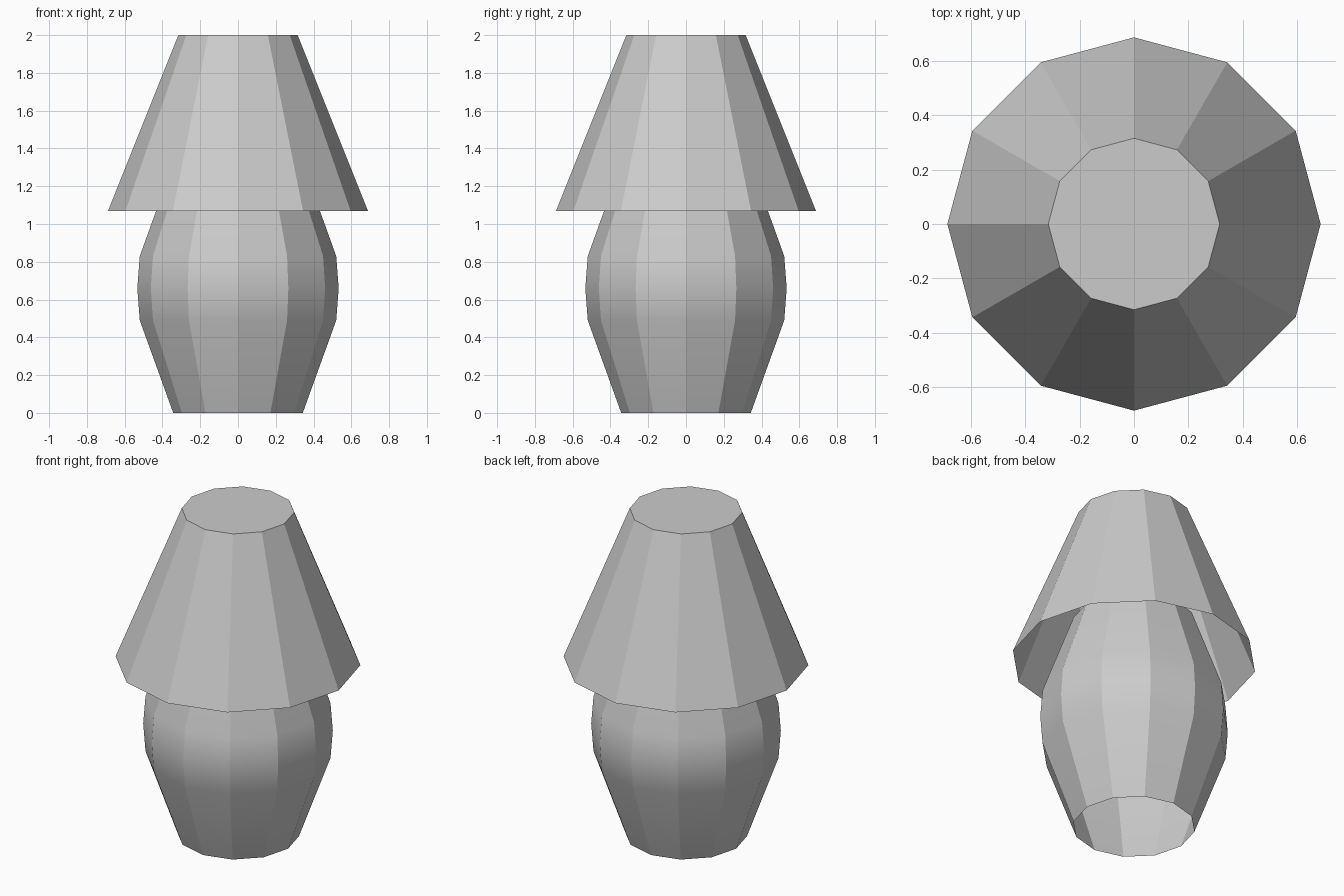
import bpy, bmesh, math

if "Cube" in bpy.data.objects:
    bpy.data.objects.remove(bpy.data.objects["Cube"])

SIDES = 12


def lathe(name, profile, smooth_angle=None):
    """Spin (radius, z) rings into a shell that is capped on top, open below."""
    bm = bmesh.new()
    rings = []
    for r, z in profile:
        rings.append([bm.verts.new((r * math.cos(2 * math.pi * i / SIDES),
                                    r * math.sin(2 * math.pi * i / SIDES), z))
                      for i in range(SIDES)])
    for low, high in zip(rings, rings[1:]):
        for i in range(SIDES):
            j = (i + 1) % SIDES
            bm.faces.new((low[i], low[j], high[j], high[i]))
    bm.faces.new(rings[-1])
    mesh = bpy.data.meshes.new(name)
    bm.to_mesh(mesh)
    bm.free()
    obj = bpy.data.objects.new(name, mesh)
    bpy.context.collection.objects.link(obj)
    if smooth_angle:
        bpy.ops.object.select_all(action='DESELECT')
        obj.select_set(True)
        bpy.context.view_layer.objects.active = obj
        bpy.ops.object.shade_smooth_by_angle(angle=math.radians(smooth_angle))
        # keep the long sloping bands evenly shaded
        weighted = obj.modifiers.new("even_shading", 'WEIGHTED_NORMAL')
        weighted.keep_sharp = True
    return obj


# Barrel-shaped base: faceted around, softly rounded at the belly
lathe("lamp_base", [(0.343, 0), (0.52, 0.49), (0.533, 0.66),
                    (0.52, 0.83), (0.343, 1.32)], smooth_angle=20)

# Tapered shade, closed on top and open underneath
lathe("lamp_shade", [(0.688, 1.07), (0.316, 2.0)])
